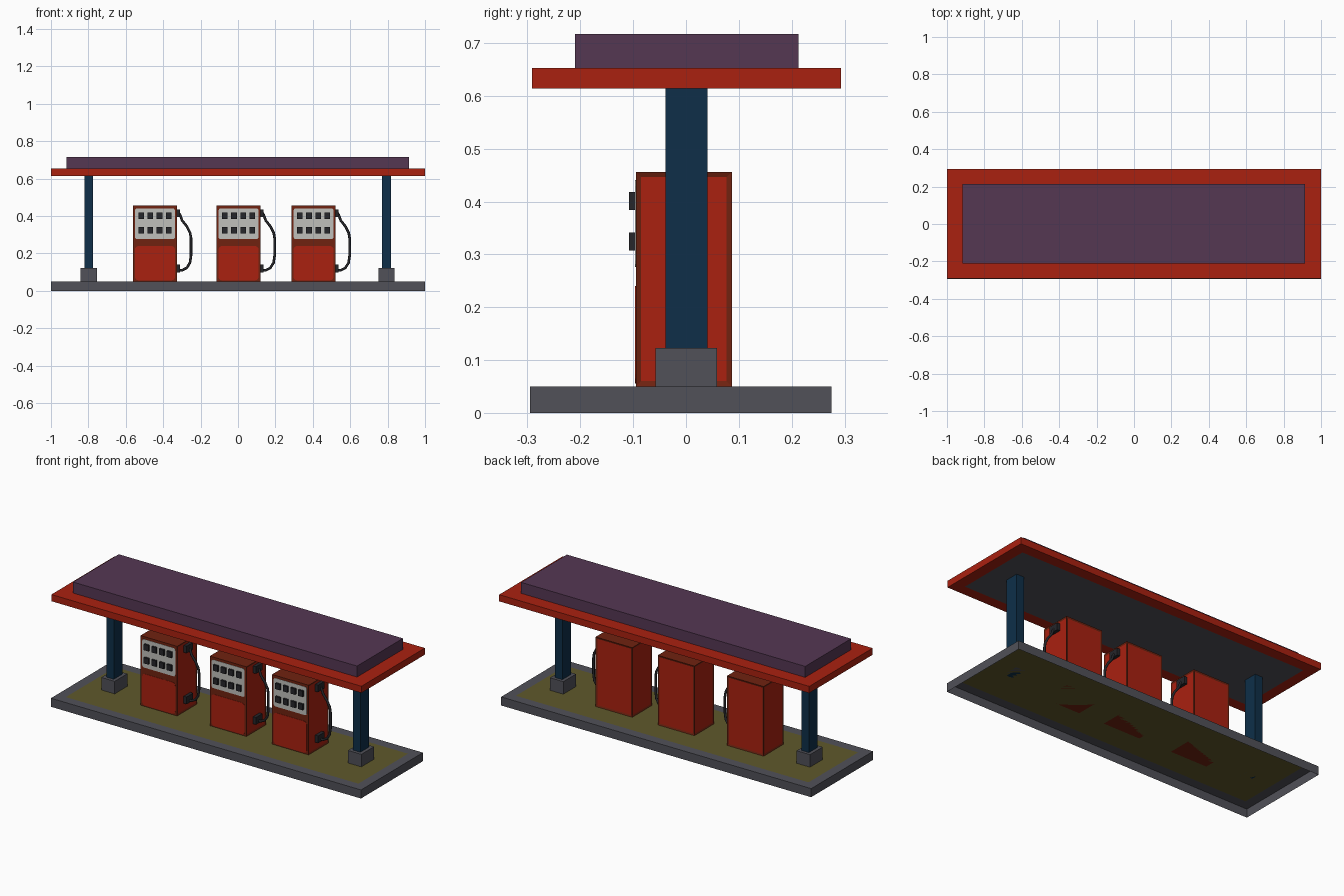
import bpy, bmesh, math
from mathutils import Vector

if "Cube" in bpy.data.objects:
    bpy.data.objects.remove(bpy.data.objects["Cube"])


def mat(name, r, g, b):
    m = bpy.data.materials.new(name)
    m.diffuse_color = (r, g, b, 1)
    m.use_nodes = True
    m.node_tree.nodes["Principled BSDF"].inputs["Base Color"].default_value = m.diffuse_color
    return m


RED = mat("red", .40, .015, .005)
BROWN = mat("dark_rust", .16, .016, .005)
PURPLE = mat("plum", .090, .038, .086)
GREY = mat("concrete_grey", .082, .082, .098)
NAVY = mat("navy", .0044, .028, .066)
OLIVE = mat("olive", .115, .100, .024)
WHITE = mat("panel_white", .53, .53, .50)
DARK = mat("black_rubber", .019, .019, .023)


def finish(name, bm, mats):
    me = bpy.data.meshes.new(name)
    bm.to_mesh(me)
    bm.free()
    for m in mats:
        me.materials.append(m)
    ob = bpy.data.objects.new(name, me)
    bpy.context.collection.objects.link(ob)
    return ob


def box_bm(lo, hi):
    bm = bmesh.new()
    bmesh.ops.create_cube(bm, size=1)
    lo, hi = Vector(lo), Vector(hi)
    for v in bm.verts:
        v.co = Vector((lo[i] + (v.co[i] + .5) * (hi[i] - lo[i]) for i in range(3)))
    bm.normal_update()
    return bm


def box(name, lo, hi, m):
    return finish(name, box_bm(lo, hi), [m])


def inset_faces(bm, test, width, depth=0.0):
    """Inset every face whose normal passes the test; the centre gets slot 1."""
    faces = [f for f in bm.faces if test(f.normal)]
    bmesh.ops.inset_individual(bm, faces=faces, thickness=width, depth=depth)
    for f in faces:
        f.material_index = 1


def rounded_plate(name, x0, x1, z0, z1, y0, y1, r, m):
    """Thin upright plate with rounded corners."""
    bm = box_bm((x0, y0, z0), (x1, y1, z1))
    edges = [e for e in bm.edges if abs((e.verts[0].co - e.verts[1].co).normalized().y) > .9]
    bmesh.ops.bevel(bm, geom=edges, offset=r, segments=3, profile=.5, affect='EDGES')
    return finish(name, bm, [m])


# Island: shell open underneath, with an olive floor inside a grey kerb
bm = box_bm((-1, -.295, 0), (1, .275, .05))
bmesh.ops.delete(bm, geom=[f for f in bm.faces if f.normal.z < -.5], context='FACES')
inset_faces(bm, lambda n: n.z > .5, .08)
finish("island_base", bm, [GREY, OLIVE])

# Canopy with grey soffit, and the roof slab on top
bm = box_bm((-1, -.291, .614), (1, .293, .653))
inset_faces(bm, lambda n: n.z < -.5, .09)
finish("canopy", bm, [RED, GREY])
box("roof_slab", (-.918, -.21, .653), (.915, .213, .717), PURPLE)

# Posts and their footings
for side, x in (("left", -.798), ("right", .793)):
    box(side + "_post", (x - .024, -.039, .05), (x + .024, .041, .614), NAVY)
    box(side + "_post_footing", (x - .043, -.058, .05), (x + .043, .059, .123), GREY)


def hose(name, cx):
    """Rubber hose looping between the two brackets on the pump's side."""
    pts = [(.122, .425), (.135, .405), (.145, .377), (.17, .345), (.188, .31), (.193, .28),
           (.193, .19), (.187, .15), (.17, .123), (.145, .11), (.118, .108)]
    cu = bpy.data.curves.new(name, 'CURVE')
    cu.dimensions = '3D'
    cu.bevel_depth = .007
    cu.bevel_resolution = 2
    cu.use_fill_caps = True
    sp = cu.splines.new('POLY')
    sp.points.add(len(pts) - 1)
    for p, (x, z) in zip(sp.points, pts):
        p.co = (cx + x, 0, z, 1)
    tmp = bpy.data.objects.new(name + "_path", cu)
    bpy.context.collection.objects.link(tmp)
    dg = bpy.context.evaluated_depsgraph_get()
    me = bpy.data.meshes.new_from_object(tmp.evaluated_get(dg))
    bpy.data.objects.remove(tmp)
    me.materials.clear()
    me.materials.append(DARK)
    for p in me.polygons:
        p.use_smooth = True
    bpy.context.collection.objects.link(bpy.data.objects.new(name, me))


# Fuel pumps
for i, cx in enumerate((-.444, .003, .404), 1):
    n = "pump%d_" % i
    # cabinet: rust frame with recessed red panels on sides and back
    bm = box_bm((cx - .118, -.095, .05), (cx + .118, .087, .456))
    inset_faces(bm, lambda v: abs(v.x) > .5 or v.y > .5, .014, -.003)
    finish(n + "cabinet", bm, [BROWN, RED])
    # front door and display panel
    rounded_plate(n + "door", cx - .107, cx + .107, .056, .24, -.0965, -.09, .018, RED)
    rounded_plate(n + "display_panel", cx - .107, cx + .107, .276, .441, -.0965, -.09, .012, WHITE)
    # two rows of four display windows
    for row, z in enumerate((.324, .401)):
        for col in range(4):
            x = cx + (col - 1.5) * .049
            box(n + "window_%d_%d" % (row, col), (x - .015, -.108, z - .017),
                (x + .015, -.09, z + .017), DARK)
    # hose brackets and hose
    box(n + "upper_bracket", (cx + .112, -.03, .395), (cx + .134, .03, .436), DARK)
    box(n + "lower_bracket", (cx + .112, -.03, .098), (cx + .134, .03, .14), DARK)
    hose(n + "hose", cx)
